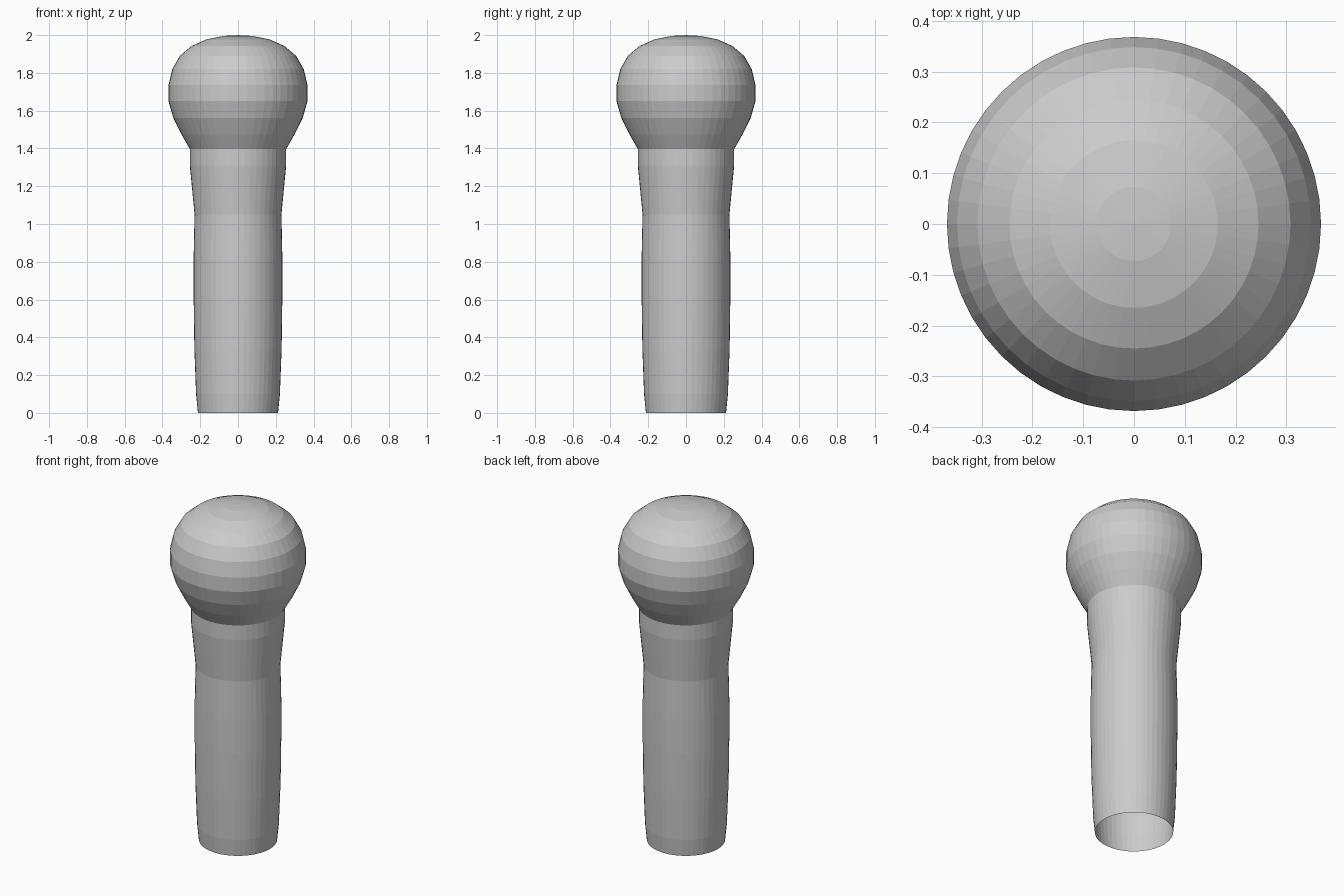
import bpy, bmesh, math

if "Cube" in bpy.data.objects:
    bpy.data.objects.remove(bpy.data.objects["Cube"])

SIDES = 48


def lathe(name, profile):
    """Revolve (radius, height) points around z; radius 0 makes a pole."""
    bm = bmesh.new()
    rings = []
    for r, z in profile:
        if r == 0:
            rings.append([bm.verts.new((0, 0, z))] * SIDES)
        else:
            rings.append([bm.verts.new((r * math.cos(2 * math.pi * i / SIDES),
                                        r * math.sin(2 * math.pi * i / SIDES), z))
                          for i in range(SIDES)])
    for low, high in zip(rings, rings[1:]):
        for i in range(SIDES):
            j = (i + 1) % SIDES
            corners = [low[i], low[j], high[j], high[i]]
            bm.faces.new(list(dict.fromkeys(corners)))
    mesh = bpy.data.meshes.new(name)
    bm.to_mesh(mesh)
    bm.free()
    obj = bpy.data.objects.new(name, mesh)
    bpy.context.collection.objects.link(obj)
    return obj


# Hollow handle, open at the bottom, flaring into a collar
lathe("handle", [(0.212, 0), (0.222, 0.1), (0.231, 0.34), (0.235, 0.62),
                 (0.235, 0.82), (0.23, 1.05), (0.255, 1.31), (0.255, 1.397)])

# Rounded head
lathe("head", [(0.255, 1.397), (0.3, 1.475), (0.342, 1.56), (0.368, 1.65),
               (0.368, 1.735), (0.348, 1.82), (0.308, 1.89), (0.245, 1.943),
               (0.165, 1.978), (0.073, 1.996), (0, 2.0)])
